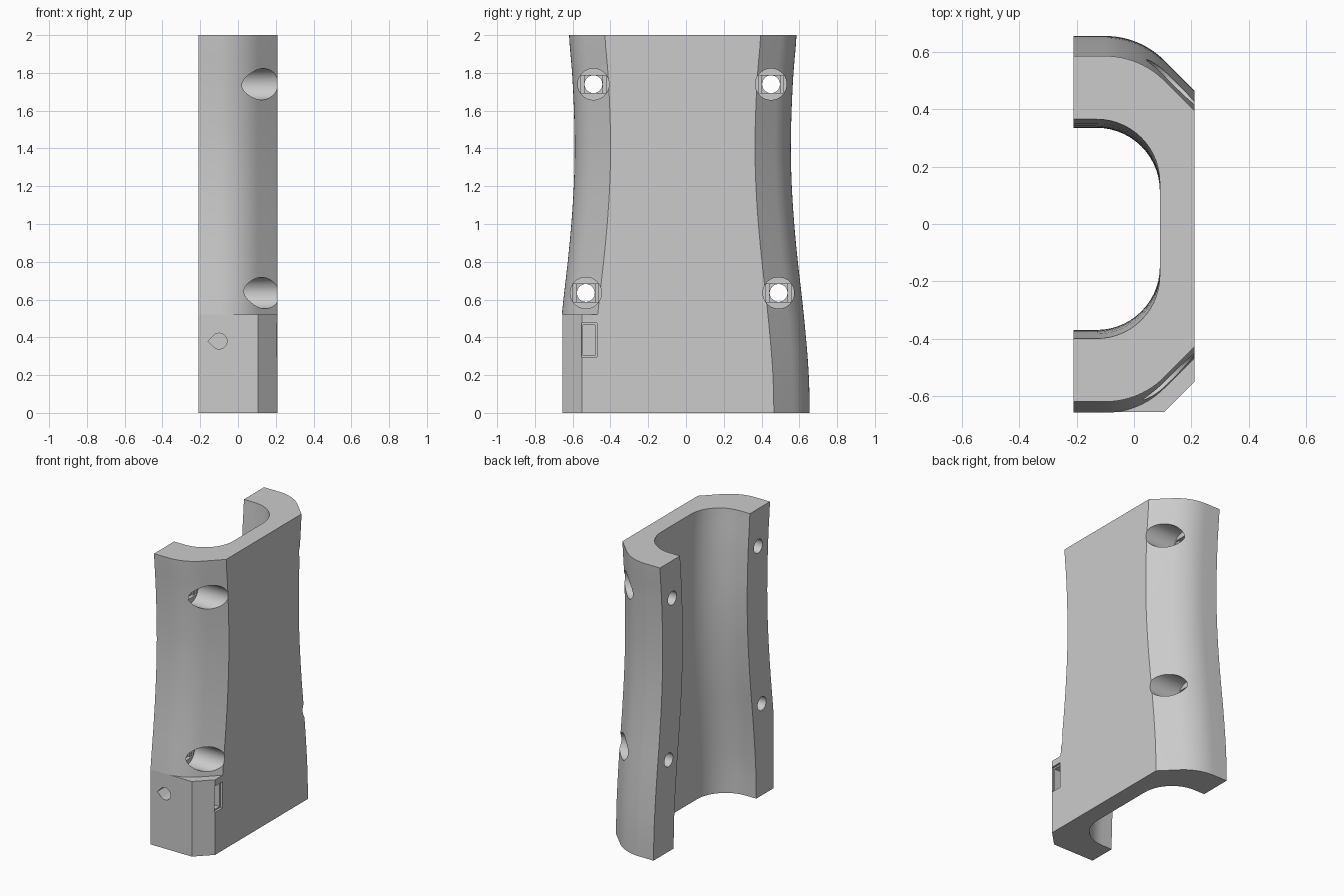
import bpy, bmesh, math
from mathutils import Matrix

cube = bpy.data.objects.get("Cube")
if cube:
    bpy.data.objects.remove(cube, do_unlink=True)

grey = bpy.data.materials.new("light grey")
grey.use_nodes = True
grey.diffuse_color = (0.6, 0.6, 0.6, 1)
grey.node_tree.nodes["Principled BSDF"].inputs["Base Color"].default_value = (0.6, 0.6, 0.6, 1)

X = 0.21            # half width
WALL = 0.22         # thickness of the side walls
STEP = 0.52         # top of the square front foot
FOOT = 0.655        # depth of the square front foot
OUT_R, IN_R, IN_X = 0.29, 0.22, 0.09
# half depth of the waisted back outline at even heights
WAIST = [0.655, 0.65, 0.635, 0.615, 0.592, 0.573, 0.56, 0.555, 0.559, 0.569, 0.585]


def half_depth(z):
    """Smooth curve through the waist samples."""
    t = z / 0.2
    i = min(int(t), len(WAIST) - 2)
    u = t - i
    p0, p1, p2, p3 = [WAIST[min(max(i + k, 0), len(WAIST) - 1)] for k in (-1, 0, 1, 2)]
    return p1 + 0.5 * u * (p2 - p0 + u * (2*p0 - 5*p1 + 4*p2 - p3 + u * (3*(p1 - p2) + p3 - p0)))


def outer_half(depth, square):
    """Outside edge from the open side round to the flat side."""
    start = -0.1
    pts = [(-X, depth)]
    for k in range(13):
        a = math.radians(45) * k / 12
        pts.append((start + OUT_R * math.sin(a), depth - OUT_R * (1 - math.cos(a))))
    x, y = pts[-1]
    pts.append((X, y - (X - x)))
    if square:
        pts = [(px, min(depth, FOOT) - max(0, px - x)) for px, py in pts]
    return pts


def inner_half(depth):
    """Inside edge from the open side round to the channel floor."""
    pts = [(-X, depth)]
    for k in range(15):
        a = math.radians(90) * k / 14
        pts.append((IN_X - IN_R + IN_R * math.sin(a), depth - IN_R * (1 - math.cos(a))))
    return pts


def section(z, square):
    back = half_depth(z)
    front = back + 0.034
    pts = [(x, -y) for x, y in outer_half(front, square)]
    pts += reversed(outer_half(back, False))
    pts += inner_half(back - WALL)
    pts += [(x, -y) for x, y in reversed(inner_half(front - WALL))]
    return pts


def new_object(name, bm):
    bmesh.ops.recalc_face_normals(bm, faces=bm.faces)
    mesh = bpy.data.meshes.new(name)
    bm.to_mesh(mesh)
    bm.free()
    mesh.materials.append(grey)
    obj = bpy.data.objects.new(name, mesh)
    bpy.context.collection.objects.link(obj)
    return obj


# waisted channel body with the square foot at the lower front
lower = [(STEP * k / 8, True) for k in range(9)]
upper = [(STEP + (2 - STEP) * k / 22, False) for k in range(23)]
bm = bmesh.new()
rings = [[bm.verts.new((x, y, z)) for x, y in section(z, sq)] for z, sq in lower + upper]
for a, b in zip(rings, rings[1:]):
    for i in range(len(a)):
        j = (i + 1) % len(a)
        bm.faces.new((a[i], a[j], b[j], b[i]))
bm.faces.new(rings[0])
bm.faces.new(rings[-1])
bmesh.ops.remove_doubles(bm, verts=bm.verts, dist=0.0005)
body = new_object("grip_half_shell", bm)
cutters = []


def cut_box(name, lo, hi):
    bm = bmesh.new()
    size = [h - l for l, h in zip(lo, hi)]
    mid = [(h + l) / 2 for l, h in zip(lo, hi)]
    bmesh.ops.create_cube(bm, size=1, matrix=Matrix.Translation(mid) @ Matrix.Diagonal((*size, 1)))
    cutters.append(new_object(name, bm))


def cut_bore(name, r, x0, x1, y, z):
    bm = bmesh.new()
    place = Matrix.Translation(((x0 + x1) / 2, y, z)) @ Matrix.Rotation(math.pi / 2, 4, 'Y')
    bmesh.ops.create_cone(bm, cap_ends=True, segments=40, radius1=r, radius2=r,
                          depth=x1 - x0, matrix=place)
    cutters.append(new_object(name, bm))


# four counterbored screw holes with stepped bore floors
SEAT, R = -0.02, 0.047
for y, z in ((-0.49, 1.74), (0.45, 1.74), (-0.53, 0.635), (0.49, 0.635)):
    cut_bore("screw_head_cutter", 0.083, SEAT, 0.4, y, z)
    cut_bore("screw_shaft_cutter", R, -0.4, 0.1, y, z)
    cut_box("seat_slot_cutter", (SEAT - 0.012, y - 0.067, z - R), (0.05, y + 0.067, z + R))
    cut_box("seat_square_cutter", (SEAT - 0.024, y - R, z - R), (0.04, y + R, z + R))

# nut pocket with a shallow wider mouth
cut_box("nut_pocket_cutter", (-0.16, -0.545, 0.305), (0.3, -0.482, 0.465))
cut_box("nut_mouth_cutter", (0.195, -0.553, 0.295), (0.3, -0.472, 0.475))

# teardrop screw hole in the front of the foot
bm = bmesh.new()
r = 0.042
drop = [(-0.1 - r * math.sqrt(2), 0.38)]
for k in range(25):
    a = math.radians(-135 + 270 * k / 24)
    drop.append((-0.1 + r * math.cos(a), 0.38 + r * math.sin(a)))
face = bm.faces.new([bm.verts.new((x, -0.8, z)) for x, z in drop])
ext = bmesh.ops.extrude_face_region(bm, geom=[face])
moved = [v for v in ext["geom"] if isinstance(v, bmesh.types.BMVert)]
bmesh.ops.translate(bm, verts=moved, vec=(0, 0.325, 0))
cutters.append(new_object("teardrop_cutter", bm))

# cut everything, keep the result and drop the cutters
for c in cutters:
    mod = body.modifiers.new(c.name, 'BOOLEAN')
    mod.operation, mod.solver, mod.object = 'DIFFERENCE', 'EXACT', c
depsgraph = bpy.context.evaluated_depsgraph_get()
result = bpy.data.meshes.new_from_object(body.evaluated_get(depsgraph))
body.modifiers.clear()
body.data = result
for c in cutters:
    bpy.data.objects.remove(c, do_unlink=True)

bpy.ops.object.select_all(action='DESELECT')
body.select_set(True)
bpy.context.view_layer.objects.active = body
bpy.ops.object.shade_smooth_by_angle(angle=math.radians(30))
